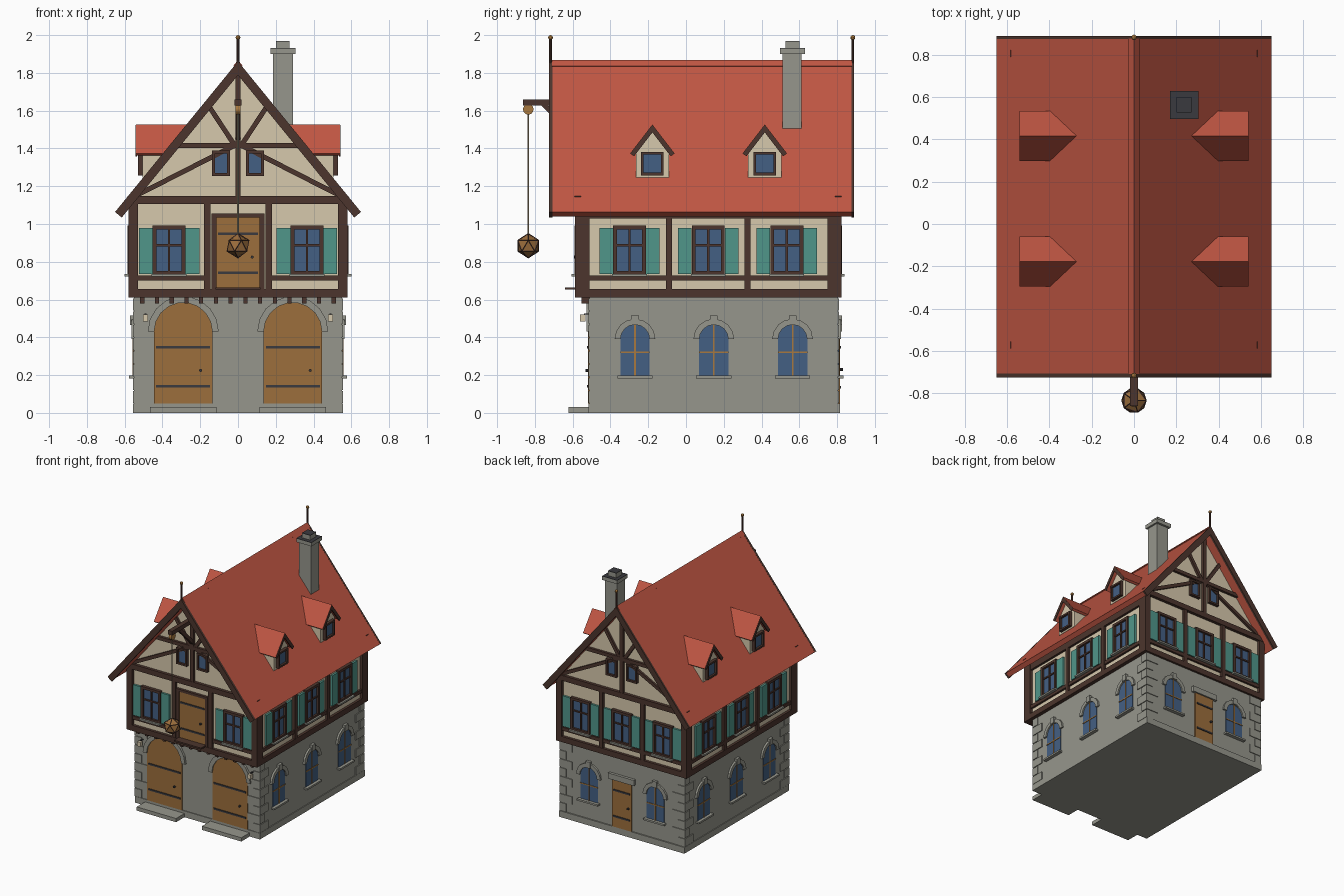
import bpy, bmesh, math
from mathutils import Matrix, Vector

if "Cube" in bpy.data.objects:
    bpy.data.objects.remove(bpy.data.objects["Cube"])

def srgb(r, g, b):
    f = lambda c: c / 12.92 if c <= 0.04045 else ((c + 0.055) / 1.055) ** 2.4
    return (f(r / 255), f(g / 255), f(b / 255), 1)

MATS = {}
for n, c in {'roof_red': (192, 86, 67), 'timber': (76, 53, 45), 'plaster': (214, 200, 172),
             'stone': (150, 150, 140), 'door_wood': (156, 110, 60), 'glass': (68, 96, 132),
             'shutter_teal': (80, 150, 138), 'iron': (58, 58, 62), 'brass': (168, 120, 62),
             'rope': (176, 160, 128)}.items():
    MATS[n] = bpy.data.materials.new(n)
    MATS[n].diffuse_color = srgb(*c)

parts = {}
def part(name, mat):
    return parts.setdefault(name, (bmesh.new(), mat))[0]

# a frame maps (u along wall, w outward, v up) to the world
def frame(o, u, w, v=(0, 0, 1)):
    m = Matrix((u, w, v)).transposed().to_4x4()
    m.translation = Vector(o)
    return m

WORLD = frame((0, 0, 0), (1, 0, 0), (0, 1, 0))
def front(y): return frame((0, y, 0), (1, 0, 0), (0, -1, 0))
def back(y): return frame((0, y, 0), (-1, 0, 0), (0, 1, 0))
def side(s, x, y=0): return frame((s * x, y, 0), (0, 1, 0), (s, 0, 0))
def upright(x, y): return frame((x, y, 0), (1, 0, 0), (0, 0, 1), (0, 1, 0))

def prism(name, mat, F, pts, w0, w1):
    bm = part(name, mat)
    a = [bm.verts.new(F @ Vector((u, w0, v))) for u, v in pts]
    b = [bm.verts.new(F @ Vector((u, w1, v))) for u, v in pts]
    bm.faces.new(a)
    bm.faces.new(b[::-1])
    for i in range(len(pts)):
        j = (i + 1) % len(pts)
        bm.faces.new((a[i], a[j], b[j], b[i]))

def box(name, mat, F, u0, u1, w0, w1, v0, v1):
    prism(name, mat, F, [(u0, v0), (u1, v0), (u1, v1), (u0, v1)], w0, w1)

def beam(name, mat, F, p, q, width, w0, w1):
    d = (Vector(q) - Vector(p)).normalized() * width / 2
    n = Vector((-d.y, d.x))
    prism(name, mat, F, [Vector(p) + n, Vector(q) + n, Vector(q) - n, Vector(p) - n], w0, w1)

def disc(u, v, r, n=12, a0=0, a1=2 * math.pi, closed=True):
    k = n if closed else n - 1
    return [(u + r * math.cos(a0 + (a1 - a0) * i / k), v + r * math.sin(a0 + (a1 - a0) * i / k)) for i in range(n)]

def ball(name, mat, c, r, sub=2):
    bmesh.ops.create_icosphere(part(name, mat), subdivisions=sub, radius=r, matrix=Matrix.Translation(c))

def chevron(name, mat, F, top, half, slope, thick, w0, w1):
    a = math.atan(slope)
    ex, ez = half, top - slope * half
    ix, iz = ex - thick * math.sin(a), ez - thick * math.cos(a)
    prism(name, mat, F, [(0, top), (ex, ez), (ix, iz), (0, top - thick / math.cos(a)), (-ix, iz), (-ex, ez)], w0, w1)

def arch(u, r, v0, spring):
    return [(u - r, v0), (u + r, v0)] + disc(u, spring, r, 17, 0, math.pi, False)

def voussoirs(name, F, u, r, R, spring, n, w):
    for i in range(n):
        a, b = math.pi * i / n, math.pi * (i + 1) / n
        prism(name, 'stone', F, [(u + k * math.cos(t), spring + k * math.sin(t))
              for k, t in ((r, a), (R, a), (R, b), (r, b))], -0.01, w)

def casement(F, u, hw, v0, v1, bar=0.02, cross=True):
    box('window_glass', 'glass', F, u - hw + .01, u + hw - .01, -.01, .009, v0 + .01, v1 - .01)
    for s in (-1, 1):
        box('window_frames', 'timber', F, *sorted((u + s * hw, u + s * (hw - bar))), -.01, .025, v0, v1)
    for v in (v0, v1 - bar):
        box('window_frames', 'timber', F, u - hw, u + hw, -.01, .025, v, v + bar)
    if cross:
        box('window_mullions', 'timber', F, u - .006, u + .006, 0, .018, v0, v1)
        box('window_mullions', 'timber', F, u - hw, u + hw, 0, .018, .882, .893)

def shuttered_window(F, u):
    casement(F, u, .087, .73, .992)
    box('upper_sills', 'stone', F, u - .092, u + .092, 0, .04, .722, .735)
    for s in (-1, 1):
        box('shutters', 'shutter_teal', F, *sorted((u + s * .088, u + s * .16)), -.01, .016, .735, .98)

def arched_window(F, u):
    prism('arched_glass', 'glass', F, arch(u, .078, .19, .39), -.01, .004)
    box('arched_mullions', 'brass', F, u - .004, u + .004, 0, .008, .19, .468)
    box('arched_mullions', 'brass', F, u - .078, u + .078, 0, .008, .316, .324)
    voussoirs('window_arches', F, u, .077, .108, .39, 8, .015)
    box('window_arches', 'stone', F, u - .02, u + .02, -.01, .022, .465, .515)
    box('lower_sills', 'stone', F, u - .093, u + .093, -.01, .028, .183, .197)

def strap_door(F, u, hw, straps, hx, hz, w):
    for z in straps:
        box('door_straps', 'iron', F, u - hw + .012, u + hw - .012, 0, w + .006, z, z + .013)
    prism('door_handles', 'iron', F, disc(u + hx, hz, .008, 8), 0, w + .015)

# stone ground floor with plinth and quoins
box('stone_walls', 'stone', WORLD, -.55, .55, -.51, .805, 0, .612)
box('plinth', 'stone', WORLD, -.556, .556, -.516, .815, 0, .05)
for sx in (-1, 1):
    for y, d in ((-.516, 1), (.811, -1)):
        for i in range(8):
            lx, ly = (.11, .06) if i % 2 else (.06, .11)
            z = .052 + i * .07
            box('quoins', 'stone', WORLD, *sorted((sx * .557, sx * (.557 - lx))), *sorted((y, y + d * ly)), z, z + .064)

# big arched front doors, steps, lamps
F = front(-.51)
for u in (-.29, .29):
    prism('gate_doors', 'door_wood', F, arch(u, .155, .05, .43), -.01, .008)
    strap_door(F, u, .155, (.135, .34), .092, .225, .008)
    voussoirs('gate_arches', F, u, .154, .188, .43, 9, .018)
    box('front_steps', 'stone', F, u - .175, u + .175, -.02, .112, 0, .03)
    s = math.copysign(1, u)
    box('lamps', 'plaster', F, s * .49 - .014, s * .49 + .014, .022, .05, .485, .52)
    box('lamp_brackets', 'iron', F, s * .49 - .005, s * .49 + .005, 0, .03, .52, .527)
for i in range(14):
    x = -.507 + i * .078
    box('jetty_corbels', 'timber', F, x - .011, x + .011, -.01, .042, .58, .615)

# back door and ground floor windows
F = back(.805)
box('back_door', 'door_wood', F, -.085, .085, -.01, .01, .05, .43)
strap_door(F, 0, .085, (.13, .34), .06, .23, .01)
box('back_lintel', 'stone', F, -.115, .115, -.01, .022, .43, .475)
for u in (-.295, .295):
    arched_window(F, u)
for s in (-1, 1):
    for i in (-1, 0, 1):
        arched_window(side(s, .55), .147 + i * .417)

# upper floor body with gables
prism('upper_walls', 'plaster', front(0), [(-.56, .62), (.56, .62), (.56, 1.12), (0, 1.805), (-.56, 1.12)], -.80, .565)
box('sill_beam', 'timber', WORLD, -.58, .58, -.587, .822, .61, .655)
for sx in (-1, 1):
    for y0, y1 in ((-.587, -.512), (.75, .822)):
        box('corner_posts', 'timber', WORLD, *sorted((sx * .58, sx * .53)), y0, y1, .61, 1.11)
    S = side(sx, .56)
    box('side_rails', 'timber', S, -.55, .8, -.01, .016, .70, .728)
    box('side_plates', 'timber', S, -.58, .81, -.01, .018, 1.03, 1.08)
    for i in (-1, 1):
        box('side_posts', 'timber', S, .1175 + i * .208 - .016, .1175 + i * .208 + .016, -.01, .019, .65, 1.08)
    for i in (-1, 0, 1):
        shuttered_window(S, .1175 + i * .4165)

# gable framing on both ends
for F, posts in ((front(-.565), .162), (back(.80), .183)):
    box('tie_beams', 'timber', F, -.585, .585, -.01, .024, 1.105, 1.147)
    box('king_posts', 'timber', F, -.014, .014, -.01, .022, 1.14, 1.80)
    box('collar_beams', 'timber', F, -.33, .33, -.01, .02, 1.402, 1.43)
    for s in (-1, 1):
        beam('gable_braces', 'timber', F, (s * .01, 1.405), (s * .155, 1.625), .026, -.01, .018)
        beam('gable_braces', 'timber', F, (s * .54, 1.15), (s * .01, 1.42), .026, -.01, .016)
        casement(F, s * .09, .047, 1.255, 1.388, .014, False)
        box('wall_posts', 'timber', F, s * posts - .017, s * posts + .017, -.01, .02, .65, 1.11)
        shuttered_window(F, s * .365)
F = front(-.565)
for s in (-1, 1):
    box('front_rails', 'timber', F, *sorted((s * .15, s * .56)), -.01, .016, .70, .728)
    box('loft_door_frame', 'timber', F, *sorted((s * .115, s * .14)), -.01, .02, .655, 1.055)
box('loft_door_frame', 'timber', F, -.14, .14, -.01, .02, 1.035, 1.055)
box('loft_door', 'door_wood', F, -.118, .118, -.01, .012, .66, 1.036)
strap_door(F, 0, .118, (.735, .943), .075, .825, .012)
box('loft_threshold', 'timber', F, -.12, .12, 0, .075, .653, .665)
box('back_rail', 'timber', back(.80), -.56, .56, -.01, .016, .70, .728)
shuttered_window(back(.80), 0)

# main roof, verge boards, ridge, finials
SL = 1.225
chevron('roof', 'roof_red', WORLD, 1.86, .65, SL, .038, -.708, .876)
for y0, y1 in ((-.725, -.707), (.875, .89)):
    chevron('verge_boards', 'timber', WORLD, 1.861, .651, SL, .046, y0, y1)
chevron('ridge_cap', 'roof_red', WORLD, 1.868, .025, SL, .02, -.71, .878)
for y in (-.717, .883):
    prism('finials', 'timber', upright(0, y), disc(0, 0, .007, 8), 1.83, 1.985)
    ball('finial_balls', 'brass', (0, y, 1.987), .013)

# dormers
for s in (-1, 1):
    for y in (-.178, .417):
        D = side(s, .505, y)
        prism('dormer_walls', 'plaster', D, [(-.088, 1.245), (.088, 1.245), (.088, 1.40), (0, 1.505), (-.088, 1.40)], -.3, 0)
        casement(D, 0, .06, 1.258, 1.382, .014, False)
        chevron('dormer_roofs', 'roof_red', D, 1.527, .118, 1.3, .018, -.26, .036)
        chevron('dormer_trim', 'timber', D, 1.524, .116, 1.3, .024, .03, .037)

# chimney
box('chimney_shaft', 'stone', WORLD, .185, .29, .51, .612, 1.42, 1.905)
box('chimney_cap', 'stone', WORLD, .171, .304, .497, .63, 1.9, 1.928)
box('chimney_flue', 'stone', WORLD, .2, .273, .527, .6, 1.925, 1.966)
box('chimney_tops', 'iron', WORLD, .171, .304, .497, .63, 1.928, 1.931)
box('chimney_tops', 'iron', WORLD, .2, .273, .527, .6, 1.966, 1.97)

# hoist: beam, brace, pulley, rope and netted load
box('hoist_beam', 'timber', WORLD, -.018, .018, -.862, -.55, 1.627, 1.66)
beam('hoist_brace', 'timber', side(1, 0), (-.755, 1.635), (-.56, 1.44), .026, -.012, .012)
prism('pulley', 'brass', side(1, 0), disc(-.835, 1.607, .028, 14), -.012, .012)
prism('rope', 'rope', upright(0, -.835), disc(0, 0, .004, 6), .94, 1.6)
ball('hoisted_load', 'door_wood', (0, -.835, .885), .062, 1)
ball('load_net', 'timber', (0, -.835, .885), .064, 1)

for name, (bm, mat) in parts.items():
    bmesh.ops.recalc_face_normals(bm, faces=bm.faces)
    me = bpy.data.meshes.new(name)
    bm.to_mesh(me)
    bm.free()
    me.materials.append(MATS[mat])
    ob = bpy.data.objects.new(name, me)
    bpy.context.collection.objects.link(ob)
    if name == 'load_net':
        ob.modifiers.new('net', 'WIREFRAME').thickness = .007

for m in bpy.data.materials:
    if m.users and not m.is_grease_pencil:
        m.use_nodes = True
        m.node_tree.nodes["Principled BSDF"].inputs["Base Color"].default_value = m.diffuse_color
